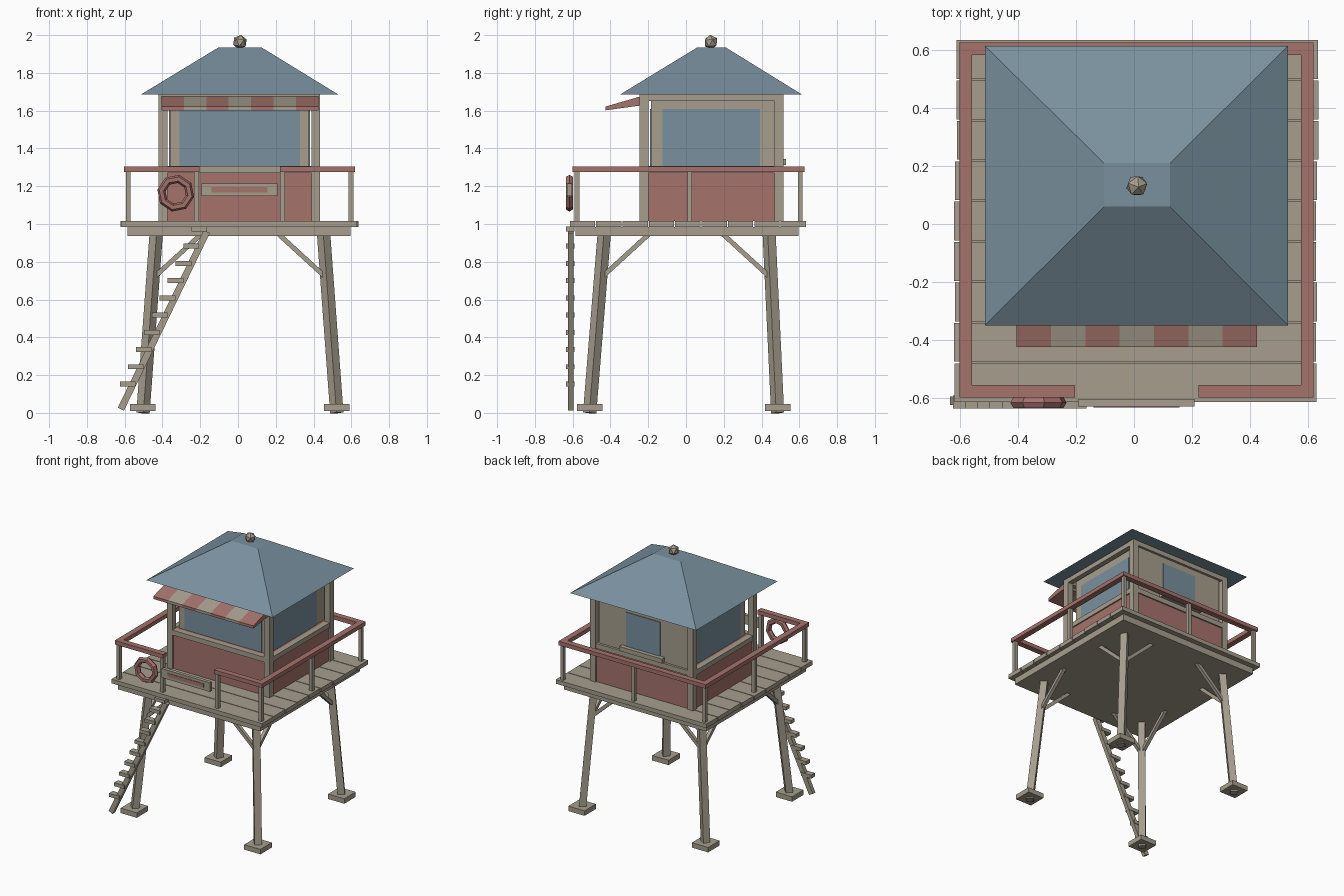
import bpy, bmesh, random
from mathutils import Vector

random.seed(4)
if "Cube" in bpy.data.objects:
    bpy.data.objects.remove(bpy.data.objects["Cube"])


def material(name, rgb):
    m = bpy.data.materials.new(name)
    m.use_nodes = True
    m.diffuse_color = (*rgb, 1)
    m.node_tree.nodes["Principled BSDF"].inputs["Base Color"].default_value = (*rgb, 1)
    return m


WOOD = material("weathered wood", (0.38, 0.34, 0.27))
RED = material("faded red", (0.38, 0.17, 0.15))
BLUE = material("slate blue", (0.19, 0.28, 0.34))


def mesh_object(name, bm, *mats):
    bmesh.ops.recalc_face_normals(bm, faces=bm.faces)
    me = bpy.data.meshes.new(name)
    bm.to_mesh(me)
    bm.free()
    for m in mats:
        me.materials.append(m)
    ob = bpy.data.objects.new(name, me)
    bpy.context.collection.objects.link(ob)
    return ob


def box(name, x, y, z, mat):
    """Axis-aligned box from three (low, high) ranges."""
    bm = bmesh.new()
    bmesh.ops.create_cube(bm, size=1)
    for v in bm.verts:
        v.co = [r[0] if c < 0 else r[1] for c, r in zip(v.co, (x, y, z))]
    return mesh_object(name, bm, mat)


def beam(name, a, b, w, d, mat):
    """Square timber between two points."""
    a, b = Vector(a), Vector(b)
    bm = bmesh.new()
    bmesh.ops.create_cube(bm, size=1)
    for v in bm.verts:
        v.co = (v.co.x * w, v.co.y * d, v.co.z * (b - a).length)
    ob = mesh_object(name, bm, mat)
    ob.location = (a + b) / 2
    ob.rotation_euler = (b - a).to_track_quat("Z", "Y").to_euler()
    return ob


def around(c, w):
    return (c - w / 2, c + w / 2)


# Splayed legs with footings and knee braces
for sx in (-1, 1):
    for sy, foot_y, top_y in ((-1, -0.51, -0.433), (1, 0.485, 0.44)):
        foot_x, top_x = 0.01 + sx * 0.513, 0.01 + sx * 0.443
        beam("leg", (foot_x, foot_y, 0.0), (top_x, top_y, 0.95), 0.05, 0.05, WOOD)
        box("footing", around(foot_x, 0.135), around(foot_y, 0.135), (0.01, 0.047), WOOD)
        knee = Vector((foot_x, foot_y, 0)).lerp(Vector((top_x, top_y, 0.95)), 0.75)
        for axis, s in ((0, sx), (1, sy)):
            end = knee.copy()
            end[axis] -= s * 0.26
            end.z = 0.95
            beam("brace", knee, end, 0.025, 0.025, WOOD)

# Deck: slab with loose planks on top
box("deck_slab", (-0.585, 0.595), (-0.585, 0.595), (0.937, 0.985), WOOD)
for i in range(9):
    y = -0.615 + 0.1395 * i
    j = random.uniform(-0.006, 0.006)
    box("deck_plank", (-0.617 + j, 0.633 + j), (y, y + 0.134), (0.985, 1.016), WOOD)

# Railing posts and handrails, open at the front
L, R, F, B = -0.581, 0.598, -0.578, 0.605
for x, y in ((L, F), (R, F), (L, B), (R, B), (L, 0.02), (R, 0.02),
             (0.008, B), (-0.22, F), (0.236, F)):
    box("rail_post", around(x, 0.026), around(y, 0.026), (1.01, 1.28), WOOD)
RAIL_Z = (1.275, 1.305)
for x in (L, R):
    box("side_handrail", around(x, 0.044), (F - 0.022, B + 0.022), RAIL_Z, RED)
box("back_handrail", (L, R), around(B, 0.044), RAIL_Z, RED)
box("front_handrail_right", (L, -0.203), around(F, 0.044), RAIL_Z, RED)
box("front_handrail_left", (0.222, R), around(F, 0.044), RAIL_Z, RED)

# Cabin: red lower wall, set-back upper wall, timber frame
X0, X1, Y0, Y1, TOP = -0.42, 0.435, -0.245, 0.515, 1.69
P = 0.046
box("lower_wall", (X0 + 0.012, X1 - 0.012), (Y0 + 0.012, Y1 - 0.012), (1.016, 1.305), RED)
box("upper_wall", (X0 + 0.06, X1 - 0.06), (Y0 + 0.06, Y1 - 0.02), (1.3, TOP), WOOD)
for x in ((X0, X0 + P), (X1 - P, X1)):
    for y in ((Y0, Y0 + P), (Y1 - P, Y1)):
        box("corner_post", x, y, (1.016, TOP), WOOD)
for label, z in (("middle", (1.27, 1.307)), ("top", (1.65, TOP))):
    for y in ((Y0 + 0.002, Y0 + 0.04), (Y1 - 0.04, Y1 - 0.002)):
        box(label + "_beam_across", (X0 + P, X1 - P), y, z, WOOD)
    for x in ((X0 + 0.002, X0 + 0.04), (X1 - 0.04, X1 - 0.002)):
        box(label + "_beam_along", x, (Y0 + P, Y1 - P), z, WOOD)

# Window panes and back sill
PANE_Z = (1.307, 1.61)
box("front_window", (-0.31, 0.328), around(Y0 + 0.059, 0.008), PANE_Z, BLUE)
for x in (X0 + 0.059, X1 - 0.059):
    box("side_window", around(x, 0.008), (-0.125, 0.393), PANE_Z, BLUE)
box("back_window", (-0.135, 0.15), around(Y1 - 0.019, 0.008), (1.345, 1.6), BLUE)
box("back_sill", (-0.17, 0.185), (Y1 - 0.03, 0.53), (1.312, 1.345), WOOD)

# Hipped roof with a flat top
bm = bmesh.new()
rings = []
for x0, x1, y0, y1, z in ((-0.515, 0.532, -0.35, 0.615, 1.685),
                          (-0.103, 0.124, 0.06, 0.21, 1.935)):
    rings.append([bm.verts.new(c) for c in
                  ((x0, y0, z), (x1, y0, z), (x1, y1, z), (x0, y1, z))])
for ring in rings:
    bm.faces.new(ring)
low, high = rings
for i in range(4):
    k = (i + 1) % 4
    bm.faces.new((low[i], low[k], high[k], high[i]))
mesh_object("roof", bm, BLUE)

# Ball finial
bm = bmesh.new()
bmesh.ops.create_icosphere(bm, subdivisions=1, radius=0.039)
finial = mesh_object("finial", bm, WOOD)
finial.location = (0.01, 0.132, 1.963)
finial.rotation_euler = (0.15, 0.1, 0.3)

# Striped wedge awning
profile = ((Y0 + 0.01, 1.677), (-0.425, 1.622), (-0.425, 1.602), (Y0 + 0.01, 1.628))
bm = bmesh.new()
step = 0.83 / 7
loops = [[bm.verts.new((-0.405 + step * i, y, z)) for y, z in profile] for i in range(8)]
for i in range(7):
    for j in range(4):
        k = (j + 1) % 4
        f = bm.faces.new((loops[i][j], loops[i][k], loops[i + 1][k], loops[i + 1][j]))
        f.material_index = i % 2
bm.faces.new(loops[0])
bm.faces.new(loops[-1])
mesh_object("awning", bm, RED, WOOD)

# Front board with red stripe
box("front_board", (-0.193, 0.209), (-0.63, -0.604), (1.147, 1.215), WOOD)
box("board_stripe", (-0.14, 0.157), (-0.634, -0.629), (1.168, 1.195), RED)

# Life ring
bpy.ops.mesh.primitive_torus_add(major_segments=8, minor_segments=6, major_radius=0.077,
                                 minor_radius=0.022, location=(-0.33, -0.617, 1.163),
                                 rotation=(1.5708, 0.2, 0))
ring = bpy.context.object
ring.name = "life_ring"
ring.data.materials.append(RED)

# Ladder: single slanted stringer with treads
beam("ladder_stringer", (-0.62, -0.611, 0.02), (-0.165, -0.611, 0.96), 0.03, 0.036, WOOD)
for i in range(10):
    box("ladder_tread", around(-0.583 + 0.042 * i, 0.083), around(-0.614, 0.045),
        around(0.153 + 0.0912 * i, 0.026), WOOD)
